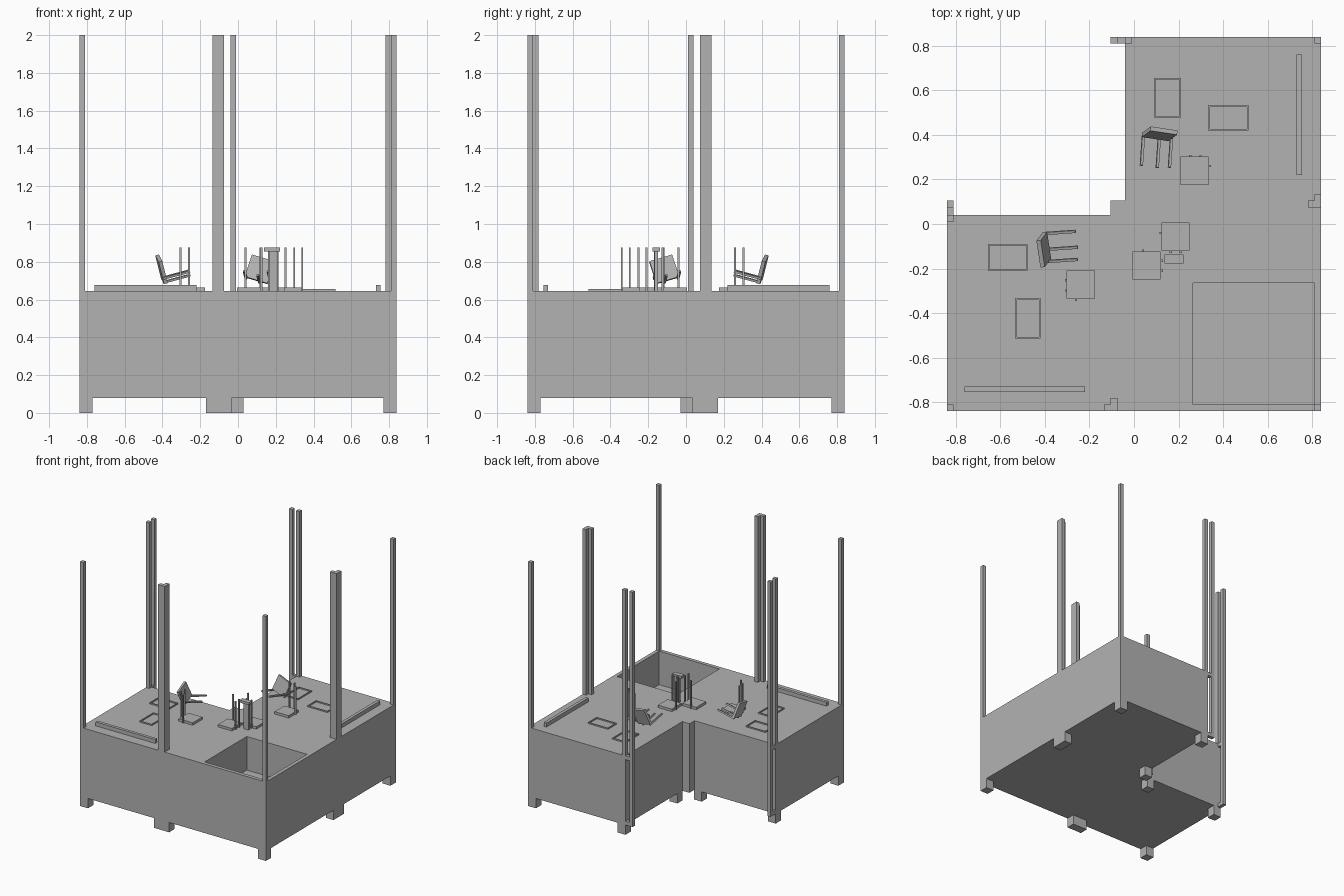
import bpy, bmesh, math
from mathutils import Matrix, Vector

cube = bpy.data.objects.get("Cube")
if cube:
    bpy.data.objects.remove(cube, do_unlink=True)

grey = bpy.data.materials.new("plain_grey")
grey.use_nodes = True
GREY = (0.45, 0.45, 0.45, 1)
grey.diffuse_color = GREY
grey.node_tree.nodes["Principled BSDF"].inputs["Base Color"].default_value = GREY

# The plan is symmetric across the diagonal x + y = 0
DIAGONAL = Matrix(((0, -1, 0, 0), (-1, 0, 0, 0), (0, 0, 1, 0), (0, 0, 0, 1)))
FLOOR, TOP, UNDER = 0.645, 2.0, 0.08


def finish(name, bm):
    bmesh.ops.recalc_face_normals(bm, faces=bm.faces)
    mesh = bpy.data.meshes.new(name)
    bm.to_mesh(mesh)
    bm.free()
    mesh.materials.append(grey)
    obj = bpy.data.objects.new(name, mesh)
    bpy.context.scene.collection.objects.link(obj)
    return obj


def add_box(bm, x, y, z, matrix=Matrix()):
    size = Matrix.Diagonal((x[1] - x[0], y[1] - y[0], z[1] - z[0], 1))
    mid = Matrix.Translation(Vector((sum(x), sum(y), sum(z))) / 2)
    bmesh.ops.create_cube(bm, size=1, matrix=matrix @ mid @ size)


def part(name, boxes, matrix=Matrix(), twin=False):
    """One object from boxes, with an optional copy across the diagonal."""
    for i in range(2 if twin else 1):
        bm = bmesh.new()
        for b in boxes:
            add_box(bm, *b, matrix=(DIAGONAL if i else Matrix()) @ matrix)
        finish(name + ("_twin" if i else ""), bm)


# L-shaped platform with a sunken square pit
bm = bmesh.new()
outline = [(-.84, -.84), (.84, -.84), (.84, .84), (-.04, .84), (-.04, .04), (-.84, .04)]
face = bm.faces.new([bm.verts.new((x, y, UNDER)) for x, y in outline])
new = bmesh.ops.extrude_face_region(bm, geom=[face])["geom"]
bmesh.ops.translate(bm, vec=(0, 0, FLOOR - UNDER),
                    verts=[v for v in new if isinstance(v, bmesh.types.BMVert)])
platform = finish("platform", bm)
bm = bmesh.new()
add_box(bm, (.265, .81), (-.81, -.265), (.37, 1))
cutter = finish("pit_cutter", bm)
cutter.hide_render = True
cutter.hide_viewport = True
cut = platform.modifiers.new("pit", "BOOLEAN")
cut.operation = "DIFFERENCE"
cut.solver = "EXACT"
cut.object = cutter

# Block in the inner corner
part("inner_corner_block", [((-.105, -.04), (.04, .105), (UNDER, FLOOR))])

# Feet
foot = (0, UNDER)
part("front_right_foot", [((-.84, -.77), (-.84, -.77), foot)], twin=True)
part("front_left_foot", [((.77, .84), (-.84, -.77), foot)])
part("middle_foot", [((-.17, -.035), (-.84, -.77), foot)], twin=True)
part("inner_foot", [((-.04, .03), (.10, .17), foot)], twin=True)
part("arm_end_foot", [((-.04, .03), (.77, .84), foot)], twin=True)

# Tall posts
tall = (FLOOR, TOP)
part("front_right_post", [((-.84, -.81), (-.84, -.81), tall)], twin=True)
part("front_left_post", [((.81, .84), (-.84, -.81), tall)])
part("middle_post", [((-.135, -.075), (-.84, -.81), tall),
                     ((-.105, -.075), (-.81, -.78), tall)], twin=True)
part("arm_post", [((-.04, -.01), (.81, .84), tall)], twin=True)
part("outer_arm_post", [((-.105, -.075), (.81, .84), (UNDER, TOP)),
                        ((-.075, -.04), (.81, .84), (FLOOR - .03, FLOOR)),
                        ((-.075, -.04), (.81, .84), (UNDER, UNDER + .03))], twin=True)

# Long low bench
part("bench", [((-.76, -.22), (-.755, -.73), (FLOOR, .677))], twin=True)


# Thin rectangular floor frames
def floor_frame(name, x, y, w=.007):
    z = (FLOOR, FLOOR + .01)
    part(name, [(x, (y[0], y[0] + w), z), (x, (y[1] - w, y[1]), z),
                ((x[0], x[0] + w), (y[0] + w, y[1] - w), z),
                ((x[1] - w, x[1]), (y[0] + w, y[1] - w), z)], twin=True)


floor_frame("wide_frame", (-.655, -.478), (-.21, -.09))
floor_frame("deep_frame", (-.533, -.42), (-.515, -.333))


# Upturned stools: a square seat on the floor with three rods
def stool(name, x, y, rods):
    r = .005
    boxes = [((x, x + .126), (y, y + .126), (FLOOR, .665))]
    boxes += [((a - r, a + r), (b - r, b + r), (FLOOR, .875)) for a, b in rods]
    part(name, boxes, twin=True)


stool("outer_stool", -.302, -.335, [(-.305, -.252), (-.305, -.298), (-.26, -.34)])
stool("centre_stool", -.006, -.25, [(.04, -.12), (.125, -.165), (.125, -.21)])

# Small raised table between the centre stools
part("small_table", [((.138, .222), (-.177, -.137), (.855, .875)),
                     ((.168, .212), (-.167, -.147), (FLOOR, .855))])

# Tipped stool standing on a corner of its seat, rods pointing sideways
tilt = (Matrix.Translation((-.405, -.115, .76)) @ Matrix.Rotation(math.radians(4), 4, "Z")
        @ Matrix.Rotation(math.radians(-15), 4, "Y") @ Matrix.Rotation(math.radians(17), 4, "X"))
h, r = .063, .006
tipped = [((-.01, .01), (-h, h), (-h, h))]
tipped += [((-.01, .14), (a - r, a + r), (b - r, b + r))
           for a, b in ((-.066, -.03), (-.02, -.066), (.055, -.066))]
part("tipped_stool", tipped, matrix=tilt, twin=True)
